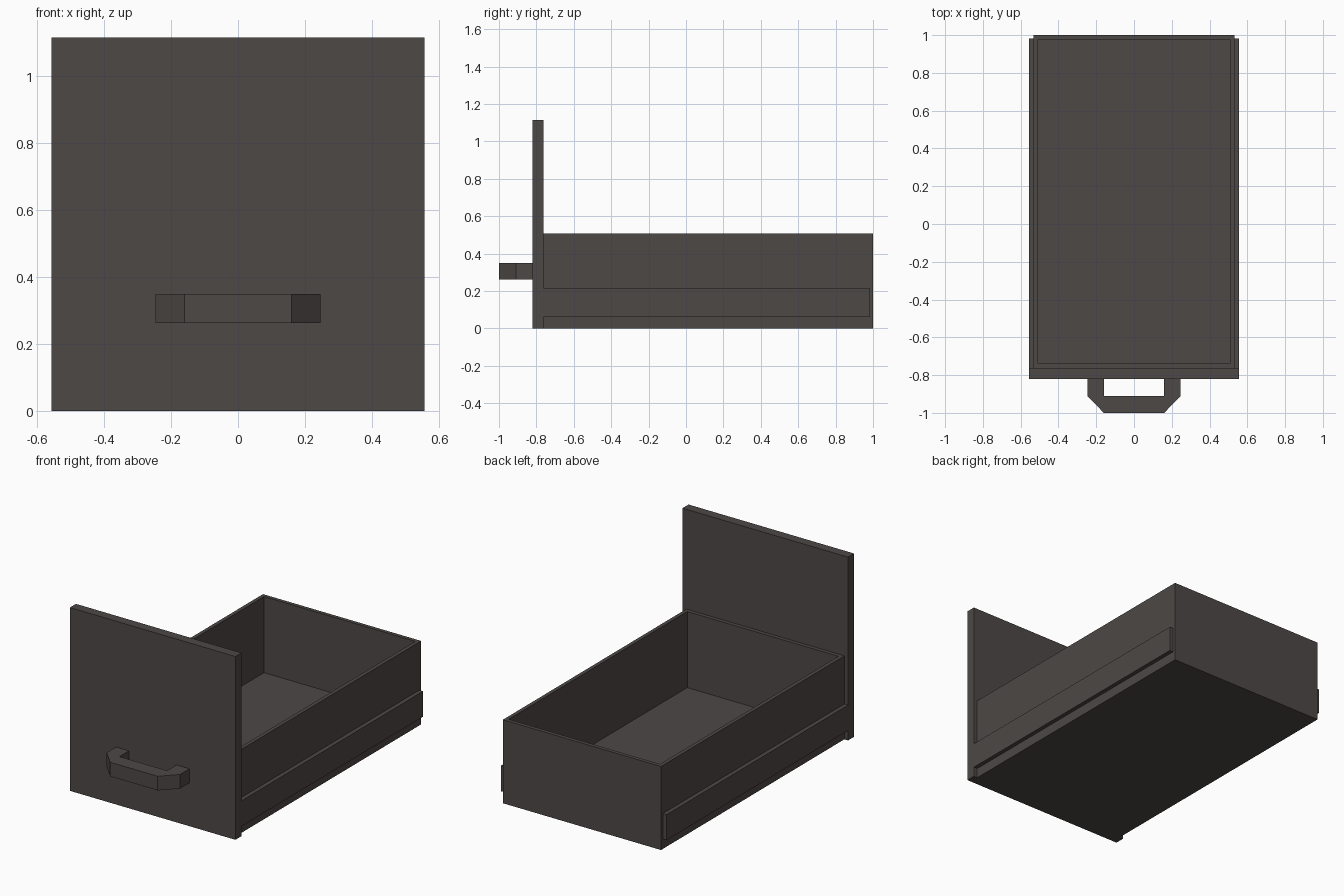
import bpy, bmesh

if "Cube" in bpy.data.objects:
    bpy.data.objects.remove(bpy.data.objects["Cube"])

# One dark warm grey for the whole drawer
mat = bpy.data.materials.new("dark warm grey")
mat.diffuse_color = (0.074, 0.065, 0.061, 1)
mat.use_nodes = True
mat.node_tree.nodes["Principled BSDF"].inputs["Base Color"].default_value = mat.diffuse_color


def finish(name, bm):
    bmesh.ops.recalc_face_normals(bm, faces=bm.faces)
    mesh = bpy.data.meshes.new(name)
    bm.to_mesh(mesh)
    bm.free()
    mesh.materials.append(mat)
    obj = bpy.data.objects.new(name, mesh)
    bpy.context.collection.objects.link(obj)
    return obj


def box_bm(x0, x1, y0, y1, z0, z1):
    bm = bmesh.new()
    bmesh.ops.create_cube(bm, size=1)
    for v in bm.verts:
        v.co.x = x1 if v.co.x > 0 else x0
        v.co.y = y1 if v.co.y > 0 else y0
        v.co.z = z1 if v.co.z > 0 else z0
    return bm


# Front panel
finish("front_panel", box_bm(-0.557, 0.557, -0.82, -0.762, 0, 1.115))

# Open tray: inset the top face, then sink it down to the floor
WALL, HEIGHT, FLOOR = 0.023, 0.508, 0.045
bm = box_bm(-0.532, 0.532, -0.762, 1.0, 0, HEIGHT)
bm.normal_update()
top = max(bm.faces, key=lambda f: f.calc_center_median().z)
bmesh.ops.inset_region(bm, faces=[top], thickness=WALL, use_even_offset=True)
pit = bmesh.ops.extrude_discrete_faces(bm, faces=[top])["faces"][0]
for v in pit.verts:
    v.co.z = FLOOR
finish("drawer_tray", bm)

# Side runners
for side, s in (("left", -1), ("right", 1)):
    a, b = sorted((s * 0.532, s * 0.557))
    finish(side + "_runner", box_bm(a, b, -0.762, 0.983, 0.06, 0.215))

# Handle: a chamfered U profile, mirrored in x and extruded upwards
half = [(0.16, -1.0), (0.247, -0.91), (0.247, -0.82), (0.16, -0.82), (0.16, -0.91)]
outline = half + [(-x, y) for x, y in reversed(half)]
bm = bmesh.new()
base = bm.faces.new([bm.verts.new((x, y, 0.263)) for x, y in outline])
ext = bmesh.ops.extrude_face_region(bm, geom=[base])["geom"]
bmesh.ops.translate(bm, vec=(0, 0, 0.086),
                    verts=[g for g in ext if isinstance(g, bmesh.types.BMVert)])
finish("handle", bm)
